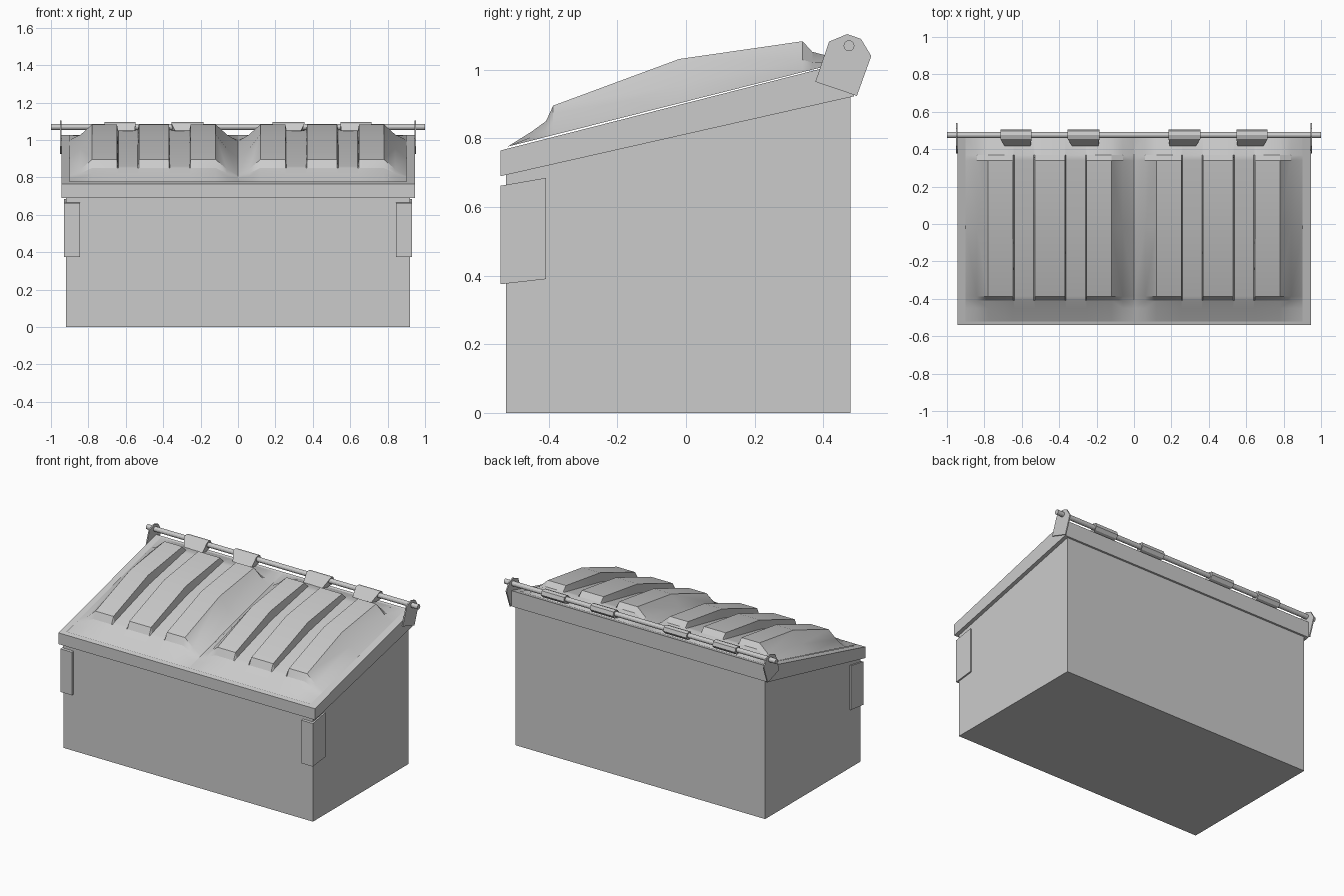
import bpy, bmesh, math

if "Cube" in bpy.data.objects:
    bpy.data.objects.remove(bpy.data.objects["Cube"])


def make(name, verts, faces, smooth=False):
    me = bpy.data.meshes.new(name)
    me.from_pydata(verts, [], faces)
    bm = bmesh.new()
    bm.from_mesh(me)
    bmesh.ops.recalc_face_normals(bm, faces=bm.faces)
    bm.to_mesh(me)
    bm.free()
    ob = bpy.data.objects.new(name, me)
    bpy.context.collection.objects.link(ob)
    if smooth:
        bpy.ops.object.select_all(action='DESELECT')
        ob.select_set(True)
        bpy.context.view_layer.objects.active = ob
        bpy.ops.object.shade_smooth_by_angle(angle=math.radians(25))
    return ob


def prism(name, profile, x0, x1, taper=None):
    """Extrude a (y, z) profile along x; taper maps point index to (dx0, dx1)."""
    taper = taper or {}
    n = len(profile)
    verts = [(x0 + taper.get(i, (0, 0))[0], y, z) for i, (y, z) in enumerate(profile)]
    verts += [(x1 + taper.get(i, (0, 0))[1], y, z) for i, (y, z) in enumerate(profile)]
    faces = [tuple(range(n)), tuple(range(n, 2 * n))]
    faces += [(i, (i + 1) % n, n + (i + 1) % n, n + i) for i in range(n)]
    return make(name, verts, faces)


def mirror_x(ob):
    ob.modifiers.new("mirror", 'MIRROR')
    return ob


def rim_top(y):
    return 0.765 + 0.255 * (y + 0.54)


def rim_bottom(y):
    return 0.69 + 0.226 * (y + 0.54)


def lid_base(y):
    return 0.776 + 0.2525 * (y + 0.52)


def ring(x, y0, y1, height):
    return [(sx, y, height(y)) for sx, y in ((-x, y0), (x, y0), (x, y1), (-x, y1))]


# Bin body: open-topped box with a sloping mouth and thin walls
body = make("bin_body",
            ring(0.92, -0.525, 0.48, lambda y: 0) +
            ring(0.92, -0.525, 0.48, lambda y: rim_top(y) - 0.02),
            [(0, 1, 2, 3)] + [(i, (i + 1) % 4, 4 + (i + 1) % 4, 4 + i) for i in range(4)])
shell = body.modifiers.new("walls", 'SOLIDIFY')
shell.thickness = 0.02
# make sure the walls grow inward
bm = bmesh.new()
bm.from_mesh(body.data)
bm.faces.ensure_lookup_table()
floor = min(bm.faces, key=lambda f: f.calc_center_median().z)
if floor.normal.z > 0:
    bmesh.ops.reverse_faces(bm, faces=bm.faces)
bm.to_mesh(body.data)
bm.free()
shell.offset = -1

# Sloping rim band round the mouth
loops = (ring(0.945, -0.54, 0.49, rim_bottom) + ring(0.945, -0.54, 0.49, rim_top) +
         ring(0.895, -0.495, 0.455, rim_top) + ring(0.895, -0.495, 0.455, rim_bottom))
make("rim", loops,
     [(4 * k + i, 4 * k + (i + 1) % 4,
       4 * ((k + 1) % 4) + (i + 1) % 4, 4 * ((k + 1) % 4) + i)
      for k in range(4) for i in range(4)])

# Ribbed lids: a height grid with (x, kind) columns and (y, groove, rib) rows
half = [(0, 'edge'), (0.06, 'slope'), (0.12, 'rib'), (0.253, 'rib'),
        (0.26, 'groove'), (0.363, 'groove'), (0.37, 'rib')]
cols = half + [(0.9 - x, k) for x, k in reversed(half)]
rows = [(-0.52, 0, 0), (-0.45, 0.026, 0.026), (-0.408, 0.046, 0.046),
        (-0.387, 0.05, 0.086), (-0.02, 0.07, 0.129), (0.34, 0.052, 0.09),
        (0.368, 0.05, 0.052), (0.47, 0, 0)]
for side, label in ((-1, "left"), (1, "right")):
    verts = []
    for y, groove, rib in rows:
        lift = {'edge': 0, 'slope': 0.4 * rib, 'groove': groove, 'rib': rib}
        verts += [(side * x, y, lid_base(y) + lift[k]) for x, k in cols]
    n = len(cols)
    faces = [(r * n + c, r * n + c + 1, (r + 1) * n + c + 1, (r + 1) * n + c)
             for r in range(len(rows) - 1) for c in range(n - 1)]
    make(label + "_lid", verts, faces, smooth=True)

# Hinge bar along the back
bar_y, bar_z, r = 0.475, 1.07, 0.016
bar = prism("hinge_bar",
            [(bar_y + r * math.cos(a * math.pi / 6), bar_z + r * math.sin(a * math.pi / 6))
             for a in range(12)], -1.0, 1.0)

# Hinge knuckles that wrap the bar, narrowing towards the lid
knuckle = [(0.415, 1.037), (0.455, 1.088), (0.475, 1.095), (0.497, 1.09),
           (0.505, 1.065), (0.49, 1.046), (0.425, 1.022)]
for name, x0, x1, t in (("inner_knuckle", 0.185, 0.355, (0.005, -0.025)),
                        ("outer_knuckle", 0.548, 0.715, (0.005, -0.025))):
    mirror_x(prism(name, knuckle, x0, x1, {0: t, 6: t}))

# End plates carrying the bar
mirror_x(prism("hinge_bracket",
               [(0.377, 0.965), (0.417, 1.082), (0.47, 1.104), (0.51, 1.09),
                (0.54, 1.04), (0.498, 0.924)], 0.944, 0.952))

# Lifting pockets wrapping the front corners
mirror_x(prism("corner_pocket",
               [(-0.54, 0.375), (-0.408, 0.39), (-0.408, 0.685), (-0.54, 0.662)],
               0.845, 0.93))
